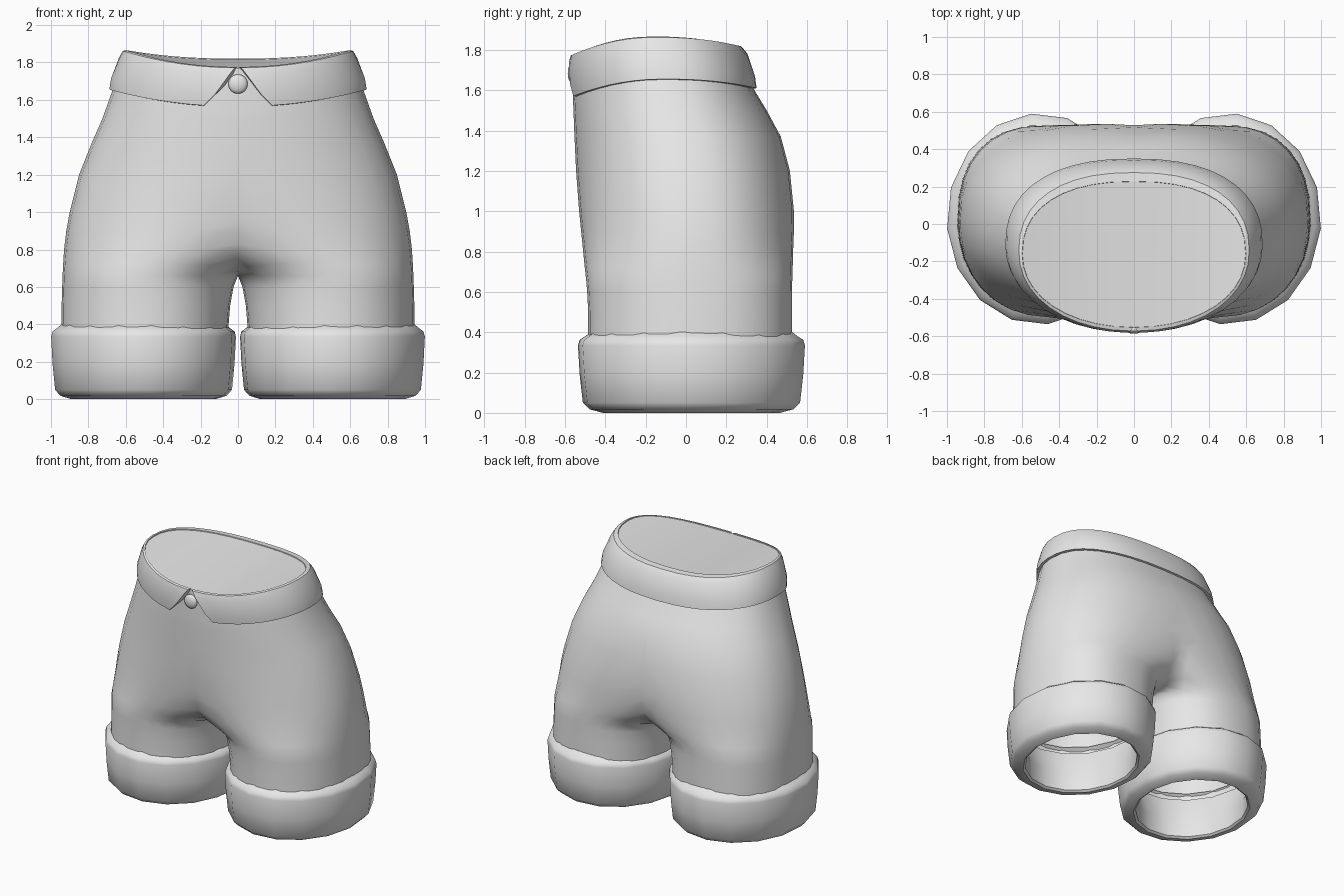
import bpy, bmesh, math

cube = bpy.data.objects.get("Cube")
if cube:
    bpy.data.objects.remove(cube, do_unlink=True)

grey = bpy.data.materials.new("plain grey")
grey.use_nodes = True
grey.diffuse_color = (0.8, 0.8, 0.8, 1)
grey.node_tree.nodes["Principled BSDF"].inputs["Base Color"].default_value = (0.8, 0.8, 0.8, 1)


def finish(name, bm, angle=50):
    bmesh.ops.recalc_face_normals(bm, faces=bm.faces)
    mesh = bpy.data.meshes.new(name)
    bm.to_mesh(mesh)
    bm.free()
    mesh.materials.append(grey)
    obj = bpy.data.objects.new(name, mesh)
    bpy.context.collection.objects.link(obj)
    bpy.ops.object.select_all(action='DESELECT')
    obj.select_set(True)
    bpy.context.view_layer.objects.active = obj
    bpy.ops.object.shade_smooth_by_angle(angle=math.radians(angle))
    return obj


def point(a, x0, x1, yf, yb, z, saddle=0.0, n_front=2.1, n_back=2.35):
    """Point on a rounded section; saddle dips the front and back."""
    c, s = math.cos(a), math.sin(a)
    e = 2 / (n_front if s < 0 else n_back)
    x = (x0 + x1) / 2 + (x1 - x0) / 2 * math.copysign(abs(c) ** e, c)
    y = (yf + yb) / 2 + (yb - yf) / 2 * math.copysign(abs(s) ** e, s)
    return x, y, z - saddle * (0.09 if s < 0 else 0.045) * s * s


def loft(bm, rings, closed=True):
    rows = [[bm.verts.new(p) for p in ring] for ring in rings]
    n = len(rows[0])
    for a, b in zip(rows, rows[1:]):
        for i in range(n if closed else n - 1):
            j = (i + 1) % n
            bm.faces.new((a[i], a[j], b[j], b[i]))
    return rows


def mirror_x(bm):
    bmesh.ops.mirror(bm, geom=bm.verts[:] + bm.edges[:] + bm.faces[:],
                     axis='X', merge_dist=0.001)


# Trunk and legs: one leg tube widening past the centre line, cut and mirrored
# inner x, outer x, front y, back y, height, saddle
BODY = [
    (0.055, 0.945, -0.485, 0.525, 0.34, 0),
    (0.042, 0.943, -0.485, 0.525, 0.50, 0),
    (0.024, 0.940, -0.490, 0.525, 0.60, 0),
    (0.000, 0.938, -0.495, 0.527, 0.66, 0),
    (-0.14, 0.935, -0.502, 0.529, 0.72, 0),
    (-0.32, 0.930, -0.510, 0.531, 0.80, 0),
    (-0.50, 0.918, -0.520, 0.535, 0.90, 0),
    (-0.63, 0.900, -0.530, 0.535, 1.00, 0),
    (-0.80, 0.850, -0.545, 0.515, 1.20, 0),
    (-0.78, 0.782, -0.553, 0.470, 1.37, 0),
    (-0.725, 0.725, -0.558, 0.400, 1.50, 0),
    (-0.675, 0.675, -0.560, 0.342, 1.64, 1),
    (-0.600, 0.600, -0.555, 0.230, 1.86, 1),
]
N = 32
bm = bmesh.new()
rows = loft(bm, [[point(2 * math.pi * i / N, *r) for i in range(N)] for r in BODY])
# Top closing surface in front-to-back strips
top = rows[-1]
for i in range(N // 2):
    loop = [top[i], top[i + 1], top[N - i - 1], top[(N - i) % N]]
    bm.faces.new(list(dict.fromkeys(loop)))
bmesh.ops.bisect_plane(bm, geom=bm.verts[:] + bm.edges[:] + bm.faces[:], dist=0.0005,
                       plane_co=(0, 0, 0), plane_no=(-1, 0, 0), clear_outer=True)
mirror_x(bm)
# Soften the seam above the legs
for _ in range(2):
    seam = [v for v in bm.verts if abs(v.co.x) < 0.12 and 0.68 < v.co.z < 1.15]
    bmesh.ops.smooth_vert(bm, verts=seam, factor=0.4, use_axis_x=True,
                          use_axis_y=True, use_axis_z=True)
finish("shorts_body", bm, 55)

# Waistband: half width, front y, back y, side height, half gap at the front
BAND = [
    (0.650, -0.540, 0.325, 1.650, 0.170),
    (0.688, -0.572, 0.350, 1.655, 0.170),
    (0.680, -0.581, 0.342, 1.715, 0.115),
    (0.637, -0.582, 0.305, 1.825, 0.040),
    (0.616, -0.572, 0.275, 1.862, 0.015),
    (0.598, -0.553, 0.228, 1.866, 0.005),
    (0.585, -0.540, 0.215, 1.800, 0.030),
]
COLS = 20
bm = bmesh.new()
rings = []
for rx, yf, yb, z, gap in BAND + BAND[:1]:
    start = -math.pi / 2 + math.asin(gap / rx)
    rings.append([point(start + (math.pi / 2 - start) * i / COLS, -rx, rx, yf, yb, z, 1)
                  for i in range(COLS + 1)])
rows = loft(bm, rings, closed=False)
bm.faces.new([r[0] for r in rows[:-1]])
bmesh.ops.remove_doubles(bm, verts=bm.verts, dist=0.0001)
mirror_x(bm)
finish("waistband", bm, 45)

# Turned-up cuffs: radius factor and height
CUFF = [(0.89, 0.40), (0.93, 0.382), (0.985, 0.362), (1.0, 0.335), (0.985, 0.19),
        (0.957, 0.05), (0.90, 0.018), (0.78, 0.0), (0.75, 0.012), (0.76, 0.15),
        (0.87, 0.345)]
for side, name in ((1, "left_cuff"), (-1, "right_cuff")):
    bm = bmesh.new()
    rings = []
    for k, z in CUFF:
        ring = []
        for i in range(16):
            a = 2 * math.pi * i / 16 - 0.09
            ring.append((side * (0.505 + 0.496 * k * math.cos(a)),
                         0.027 + 0.565 * k * math.sin(a), z))
        rings.append(ring)
    loft(bm, rings)
    finish(name, bm, 50)

# Front button
bm = bmesh.new()
bmesh.ops.create_uvsphere(bm, u_segments=16, v_segments=8, radius=0.052)
for v in bm.verts:
    x, y, z = v.co
    v.co = (x, -0.563 + y * 0.45, 1.685 + z)
finish("button", bm)
